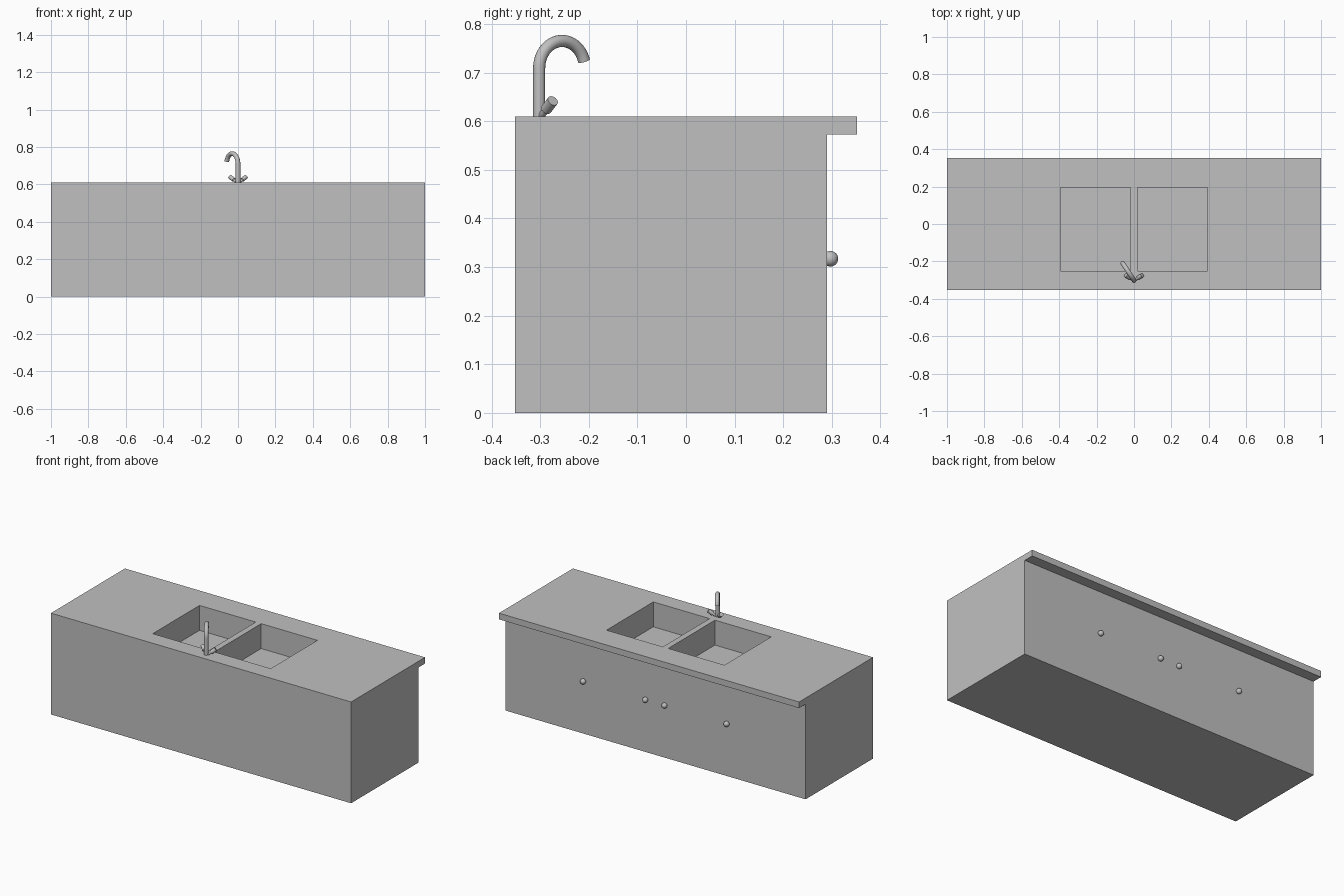
import bpy, bmesh
from math import sin, cos, radians
from mathutils import Vector

cube = bpy.data.objects.get("Cube")
if cube:
    bpy.data.objects.remove(cube, do_unlink=True)

grey = bpy.data.materials.new("plain_grey")
grey.use_nodes = True
grey.diffuse_color = (0.53, 0.53, 0.53, 1)
grey.node_tree.nodes["Principled BSDF"].inputs["Base Color"].default_value = (0.53, 0.53, 0.53, 1)

TOP = 0.61


def activate(ob):
    bpy.ops.object.select_all(action='DESELECT')
    ob.select_set(True)
    bpy.context.view_layer.objects.active = ob


def finish(ob, name, smooth=True):
    ob.name = name
    ob.data.materials.clear()
    ob.data.materials.append(grey)
    if smooth:
        activate(ob)
        bpy.ops.object.shade_smooth_by_angle(angle=radians(40))
    return ob


def box(name, low, high):
    low, high = Vector(low), Vector(high)
    bpy.ops.mesh.primitive_cube_add(size=1, location=(low + high) / 2)
    ob = bpy.context.object
    ob.name = name
    ob.scale = high - low
    return ob


def rod(name, start, end, radius):
    axis = end - start
    bpy.ops.mesh.primitive_cylinder_add(vertices=32, radius=radius, depth=axis.length,
                                        location=(start + end) / 2,
                                        rotation=axis.to_track_quat('Z', 'Y').to_euler())
    return finish(bpy.context.object, name)


# Counter body with overhanging worktop edge, extruded from a side profile
profile = [(-0.352, 0), (0.29, 0), (0.29, 0.573), (0.352, 0.573), (0.352, TOP), (-0.352, TOP)]
bm = bmesh.new()
face = bm.faces.new([bm.verts.new((-1, y, z)) for y, z in profile])
ext = bmesh.ops.extrude_face_region(bm, geom=[face])
bmesh.ops.translate(bm, vec=(2, 0, 0),
                    verts=[v for v in ext["geom"] if isinstance(v, bmesh.types.BMVert)])
bmesh.ops.recalc_face_normals(bm, faces=bm.faces)
mesh = bpy.data.meshes.new("counter")
bm.to_mesh(mesh)
bm.free()
counter = bpy.data.objects.new("counter", mesh)
bpy.context.collection.objects.link(counter)
finish(counter, "counter", smooth=False)

# Two sink basins cut into the worktop
for x0, x1 in ((-0.393, -0.018), (0.018, 0.393)):
    cutter = box("basin_cutter", (x0, -0.25, TOP - 0.15), (x1, 0.195, TOP + 0.1))
    cutter.hide_render = True
    mod = counter.modifiers.new("basin", 'BOOLEAN')
    mod.operation = 'DIFFERENCE'
    mod.solver = 'EXACT'
    mod.object = cutter
    activate(counter)
    bpy.ops.object.modifier_apply(modifier=mod.name)
    bpy.data.objects.remove(cutter, do_unlink=True)

# Round door knobs on the overhang side
for i, x in enumerate((-0.478, -0.064, 0.064, 0.478)):
    bpy.ops.mesh.primitive_uv_sphere_add(segments=24, ring_count=12, radius=0.016,
                                         location=(x, 0.297, 0.317))
    finish(bpy.context.object, f"door_knob_{i + 1}")

# Swan-neck spout, swung to one side
base = Vector((0, -0.302, TOP - 0.005))
swing = Vector((-sin(radians(33)), cos(radians(33)), 0))
bend, bend_z = 0.056, 0.709
path = [base]
for i in range(25):
    a = radians(165) * i / 24
    p = base + swing * bend * (1 - cos(a))
    p.z = bend_z + bend * sin(a)
    path.append(p)
curve = bpy.data.curves.new("spout", 'CURVE')
curve.dimensions = '3D'
curve.bevel_depth = 0.0125
curve.bevel_resolution = 6
curve.use_fill_caps = True
spline = curve.splines.new('POLY')
spline.points.add(len(path) - 1)
for point, p in zip(spline.points, path):
    point.co = (*p, 1)
spout = bpy.data.objects.new("spout", curve)
bpy.context.collection.objects.link(spout)
activate(spout)
bpy.ops.object.convert(target='MESH')
finish(bpy.context.object, "spout")

# Mirrored tap handles: thin stem and thicker grip
for side, name in ((1, "left"), (-1, "right")):
    reach = Vector((side * 0.044, 0.028, 0.037))
    rod(name + "_tap_stem", base, base + reach * 0.6, 0.007)
    rod(name + "_tap_grip", base + reach * 0.52, base + reach, 0.0115)
